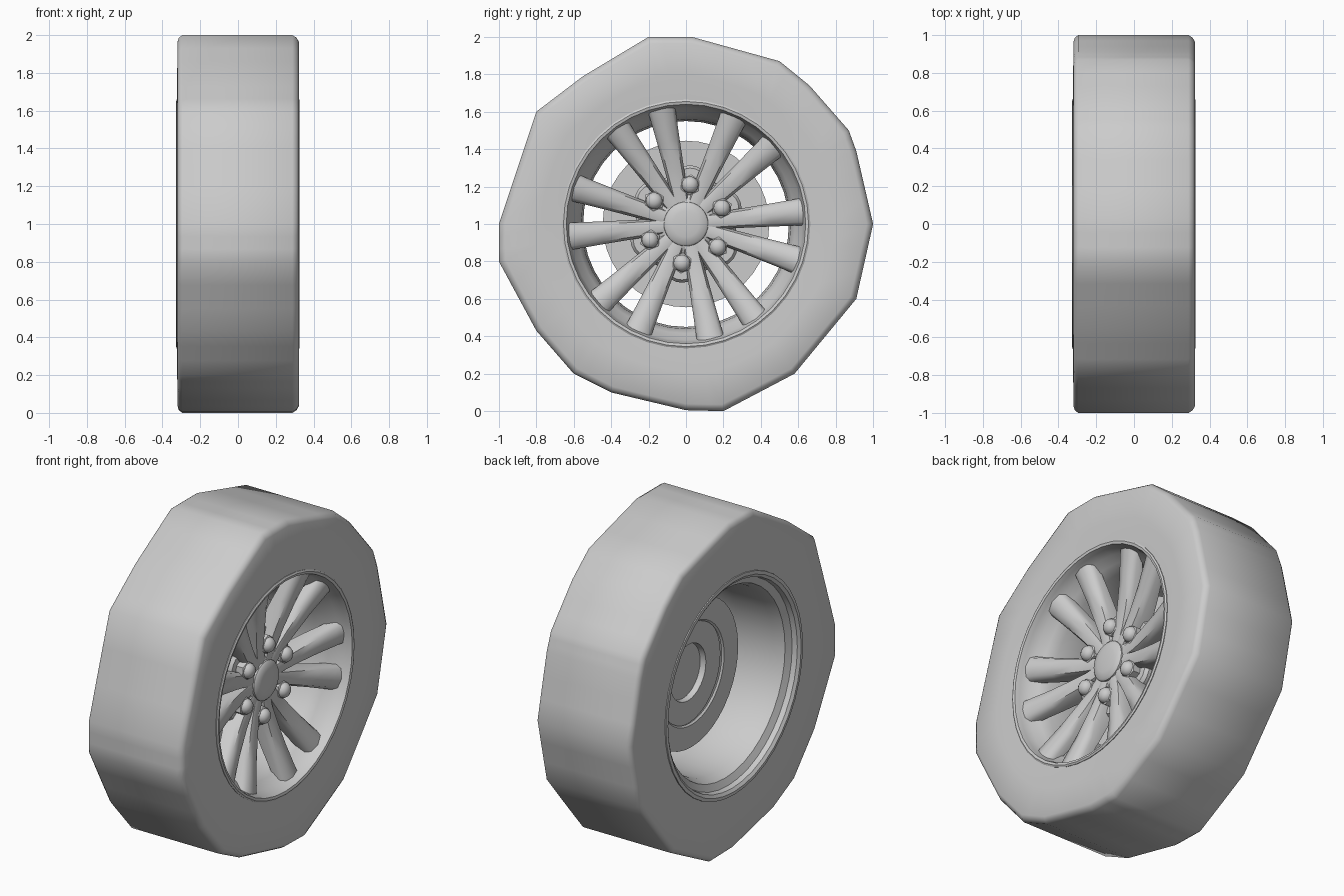
import bpy, bmesh
from math import sin, cos, radians, pi, atan2, hypot
from mathutils import Vector

if "Cube" in bpy.data.objects:
    bpy.data.objects.remove(bpy.data.objects["Cube"])

CZ = 1.0  # axle height; the axle runs along x


def finish(bm, name, angle=35):
    bmesh.ops.remove_doubles(bm, verts=bm.verts, dist=1e-5)
    bmesh.ops.recalc_face_normals(bm, faces=bm.faces)
    me = bpy.data.meshes.new(name)
    bm.to_mesh(me)
    bm.free()
    ob = bpy.data.objects.new(name, me)
    bpy.context.collection.objects.link(ob)
    bpy.ops.object.select_all(action='DESELECT')
    bpy.context.view_layer.objects.active = ob
    ob.select_set(True)
    bpy.ops.object.shade_smooth_by_angle(angle=radians(angle))
    return ob


def skin(bm, rings):
    """Join consecutive closed rings of points with quads."""
    vr = [[bm.verts.new(p) for p in r] for r in rings]
    n = len(vr[0])
    for a, b in zip(vr, vr[1:]):
        for i in range(n):
            bm.faces.new((a[i], a[(i + 1) % n], b[(i + 1) % n], b[i]))
    return vr


def lathe(name, profile, n, cy=0, cz=CZ, caps=(False, False), phase=0, angle=35):
    bm = bmesh.new()
    rings = [[(x, cy + r * cos(phase + 2 * pi * i / n), cz + r * sin(phase + 2 * pi * i / n))
              for i in range(n)] for x, r in profile]
    vr = skin(bm, rings)
    if caps[0]:
        bm.faces.new(vr[0])
    if caps[1]:
        bm.faces.new(vr[-1])
    return finish(bm, name, angle)


# Tyre: uneven low-poly outline (y, z) blended into a round bead
outline = [(1, 1), (.91, 1.39), (.87, 1.5), (.66, 1.74), (.5, 1.87), (.03, 2), (-.2, 2),
           (-.55, 1.79), (-.8, 1.6), (-1, 1), (-1, .8), (-.8, .43), (-.6, .2), (-.4, .1),
           (0, 0.005), (.2, 0), (.58, .2), (.91, .6)]
polar = []
for p, q in zip(outline, outline[1:] + outline[:1]):
    for k in range(3):
        v = Vector(p).lerp(Vector(q), k / 3) - Vector((0, CZ))
        polar.append((atan2(v.y, v.x), hypot(v.x, v.y)))
BEAD = 0.655
tyre_profile = [(.25, 0), (.315, 0), (.322, .4), (.322, .9), (.31, .96), (.288, 1),
                (-.295, 1), (-.313, .96), (-.32, .9), (-.322, .4), (-.32, 0), (-.25, 0)]
bm = bmesh.new()
skin(bm, [[(x, (BEAD + (R - BEAD) * t) * cos(a), CZ + (BEAD + (R - BEAD) * t) * sin(a))
           for a, R in polar] for x, t in tyre_profile])
finish(bm, "tyre", 40)

# Rim barrel with rolled lips at both ends
lathe("rim_barrel", [(.29, .66), (.32, .665), (.326, .655), (.322, .64), (.295, .632),
                     (.24, .622), (.2, .585), (.14, .56), (0, .55), (-.2, .555),
                     (-.265, .575), (-.285, .615), (-.315, .622), (-.328, .64),
                     (-.326, .66), (-.29, .665)], 40)

# Twelve spokes in six pairs, each lofted from hub to rim
# stations: radius, half width, front x, back x
stations = [(.08, .04, .185, .07), (.2, .046, .19, .07), (.3, .052, .205, .09),
            (.45, .061, .235, .14), (.58, .07, .268, .19), (.63, .074, .28, .22)]
bm = bmesh.new()
for k in range(6):
    for d in (-18, 18):
        a = radians(84 + 60 * k + d)
        er, et = Vector((0, cos(a), sin(a))), Vector((0, -sin(a), cos(a)))
        rings = []
        for r, w, f, b in stations:
            section = [(-w, b), (-w, f - .04), (-w * .75, f - .01), (0, f),
                       (w * .75, f - .01), (w, f - .04), (w, b)]
            rings.append([Vector((x, 0, CZ)) + er * r + et * t for t, x in section])
        vr = skin(bm, rings)
        bm.faces.new(vr[0])
        bm.faces.new(vr[-1])
finish(bm, "spokes", 50)

# Hub plate and centre cap
lathe("hub_plate", [(.03, .25), (.1, .27), (.125, .255), (.14, .2), (.16, .15), (.18, .12)],
      36, caps=(True, True))
lathe("centre_cap", [(.15, .122), (.19, .118), (.2, .108), (.207, .07), (.21, .03)],
      32, caps=(True, True))

# Wheel nuts with their round seats
for k in range(6):
    a = radians(84 + 60 * k)
    y, z = .21 * cos(a), CZ + .21 * sin(a)
    lathe(f"nut_seat_{k + 1}", [(.05, .105), (.12, .105), (.14, .09)], 20,
          cy=y, cz=z, caps=(True, True))
    lathe(f"nut_base_{k + 1}", [(.12, .056), (.185, .056), (.19, .048)], 6,
          cy=y, cz=z, caps=(True, True), phase=a)
    lathe(f"nut_dome_{k + 1}", [(.18, .046), (.2, .044), (.215, .034), (.224, .018), (.226, .004)],
          14, cy=y, cz=z, caps=(True, True), angle=60)

# Brake disc with a stepped centre
lathe("brake_disc", [(-.03, .3), (-.04, .31), (-.04, .445), (.01, .445), (.01, .27),
                     (.06, .26)], 40, caps=(False, True))
lathe("disc_hub", [(-.015, .31), (-.015, .17), (.02, .165)], 32, caps=(False, True))
